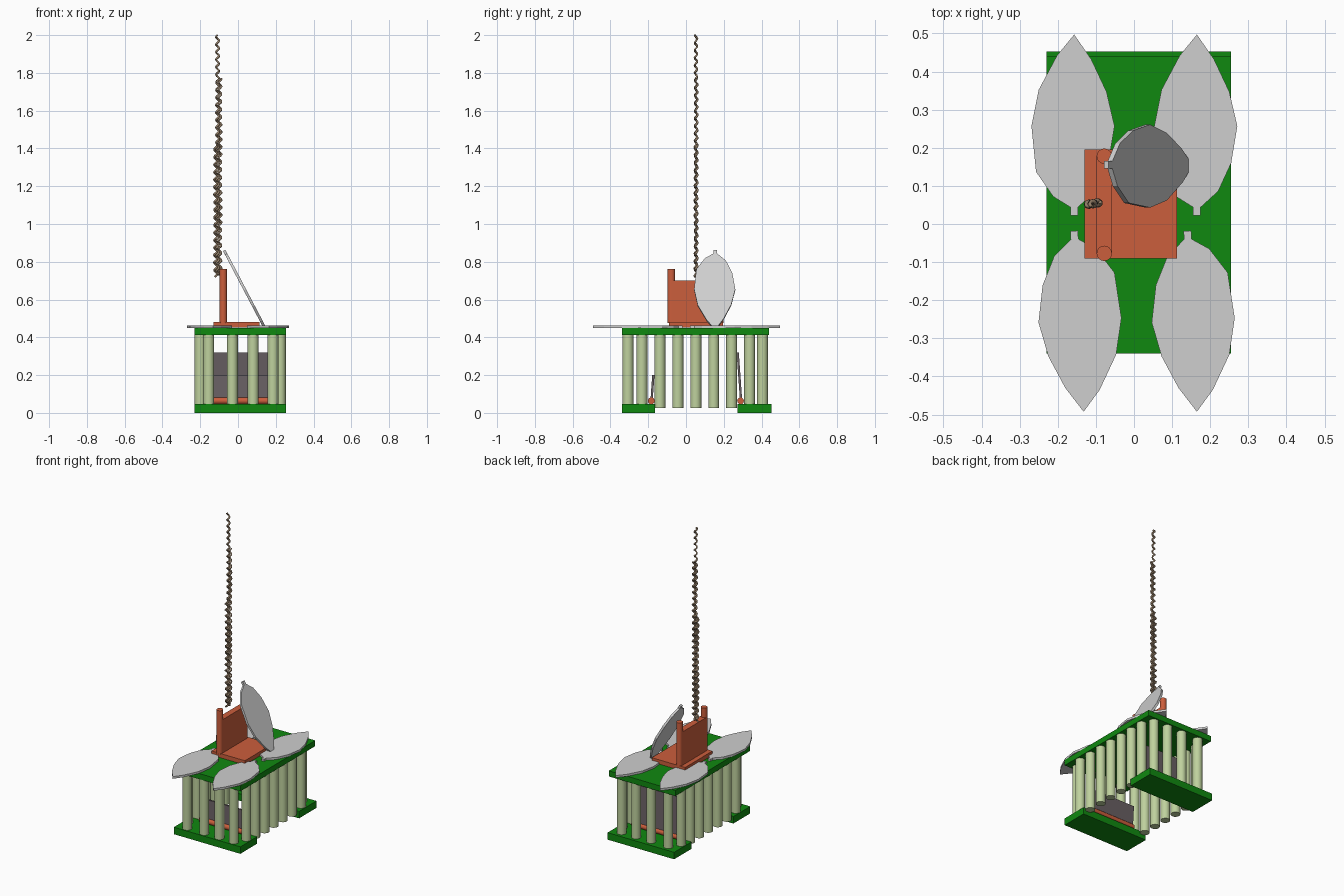
import bpy, bmesh, math
from mathutils import Matrix, Vector

cube = bpy.data.objects.get("Cube")
if cube:
    bpy.data.objects.remove(cube, do_unlink=True)


def material(name, rgb):
    m = bpy.data.materials.new(name)
    m.use_nodes = True
    m.diffuse_color = (*rgb, 1)
    m.node_tree.nodes["Principled BSDF"].inputs["Base Color"].default_value = (*rgb, 1)
    return m


GREEN = material("leaf_green", (0.005, 0.25, 0.005))
PALE = material("pale_bamboo", (0.52, 0.64, 0.34))
CLAY = material("clay_orange", (0.60, 0.112, 0.045))
GREY = material("light_grey", (0.62, 0.62, 0.62))
SLATE = material("dark_slate", (0.14, 0.115, 0.125))
ROPE = material("rope_brown", (0.32, 0.23, 0.15))


def finish(name, bm, mat, smooth=False):
    bmesh.ops.recalc_face_normals(bm, faces=bm.faces)
    mesh = bpy.data.meshes.new(name)
    bm.to_mesh(mesh)
    bm.free()
    mesh.materials.append(mat)
    ob = bpy.data.objects.new(name, mesh)
    bpy.context.collection.objects.link(ob)
    if smooth:
        bpy.ops.object.select_all(action='DESELECT')
        ob.select_set(True)
        bpy.context.view_layer.objects.active = ob
        bpy.ops.object.shade_smooth_by_angle(angle=math.radians(40))
    return ob


def box(name, x, y, z, mat, tilt=0):
    """Box from ranges on each axis, optionally leaned about x."""
    bm = bmesh.new()
    mid = Vector([(a + b) / 2 for a, b in (x, y, z)])
    size = [b - a for a, b in (x, y, z)]
    mtx = Matrix.Translation(mid) @ Matrix.Rotation(tilt, 4, 'X') @ Matrix.Diagonal((*size, 1))
    bmesh.ops.create_cube(bm, size=1, matrix=mtx)
    return finish(name, bm, mat)


def post(name, x, y, z0, z1, r, mat):
    bm = bmesh.new()
    bmesh.ops.create_cone(bm, cap_ends=True, segments=16, radius1=r, radius2=r, depth=z1 - z0,
                          matrix=Matrix.Translation((x, y, (z0 + z1) / 2)))
    return finish(name, bm, mat, True)


# Roof and the two floor slabs
WIDE = (-0.23, 0.255)
box("roof_slab", WIDE, (-0.34, 0.44), (0.412, 0.449), GREEN)
box("front_floor_slab", WIDE, (-0.34, -0.165), (0, 0.046), GREEN)
box("back_floor_slab", WIDE, (0.272, 0.452), (0, 0.046), GREEN)

# Bamboo posts: short end rows, then the long sides
for x in (-0.155, -0.03, 0.08, 0.185):
    post("front_post", x, -0.307, 0.04, 0.415, 0.029, PALE)
    post("back_post", x, 0.405, 0.04, 0.415, 0.029, PALE)
for i in range(7):
    y = -0.233 + i * 0.095
    post("left_side_post", 0.224, y, 0.027, 0.415, 0.029, PALE)
    post("right_side_post", -0.2, y, 0.027, 0.415, 0.029, PALE)

# Inner panels, each standing on a clay rod
for side, y, top, tilt in (("front", -0.178, 0.2, -0.07), ("back", 0.283, 0.32, 0.07)):
    box(side + "_panel", (-0.14, 0.18), (y - 0.006, y + 0.006), (0.055, top), SLATE, tilt)
    bm = bmesh.new()
    bmesh.ops.create_cone(bm, cap_ends=True, segments=12, radius1=0.018, radius2=0.018, depth=0.33,
                          matrix=Matrix.Translation((0.02, y - 0.006 if y < 0 else y + 0.006, 0.064))
                          @ Matrix.Rotation(math.pi / 2, 4, 'Y'))
    finish(side + "_panel_rod", bm, CLAY, True)

# Bench with a back board between two posts
box("bench_seat", (-0.13, 0.113), (-0.09, 0.195), (0.452, 0.48), CLAY)
box("bench_back", (-0.099, -0.058), (-0.077, 0.178), (0.475, 0.7), CLAY)
for y in (-0.077, 0.178):
    post("bench_post", -0.078, y, 0.475, 0.762, 0.02, CLAY)

# Leaf outline from the stem round to the tip and back
LEAF = [(.01, 0), (.01, .022), (.056, .064), (.09, .138), (.106, .235), (.085, .325), (.045, .41),
        (0, .475), (-.045, .42), (-.093, .33), (-.112, .235), (-.1, .115), (-.055, .05),
        (-.01, .022), (-.01, 0)]


def leaf(name, mtx, thick=0.014):
    bm = bmesh.new()
    face = bm.faces.new([bm.verts.new((x, y, -thick / 2)) for x, y in LEAF])
    out = bmesh.ops.extrude_face_region(bm, geom=[face])
    bmesh.ops.translate(bm, vec=(0, 0, thick),
                        verts=[v for v in out["geom"] if isinstance(v, bmesh.types.BMVert)])
    bm.transform(mtx)
    return finish(name, bm, GREY)


# Four flat roof leaves and one leaning over the bench
for name, x, y, turn in (("back_left_leaf", 0.165, 0.022, 0), ("back_right_leaf", -0.157, 0.022, 0),
                         ("front_left_leaf", 0.14, -0.018, 183), ("front_right_leaf", -0.157, -0.018, 183)):
    leaf(name, Matrix.Translation((x, y, 0.456)) @ Matrix.Rotation(math.radians(turn), 4, 'Z'))
along = Vector((0.21, 0, -0.40)).normalized()
across = Vector((0, 1, 0))
lean = Matrix((across, along, across.cross(along))).transposed().to_4x4()
leaf("leaning_leaf", Matrix.Translation((-0.073, 0.155, 0.86)) @ lean)


# Hanging rope of wound strands that end at different heights
def strand(name, x, y, z0, z1, phase, pitch=0.04, swing=0.008, r=0.006):
    curve = bpy.data.curves.new(name, 'CURVE')
    curve.dimensions = '3D'
    curve.bevel_depth = r
    curve.bevel_resolution = 0
    curve.use_fill_caps = True
    n = int((z1 - z0) / pitch * 8)
    line = curve.splines.new('POLY')
    line.points.add(n)
    for i, p in enumerate(line.points):
        a = phase + i * math.pi / 4
        p.co = (x + swing * math.cos(a), y + swing * 0.8 * math.sin(a), z0 + (z1 - z0) * i / n, 1)
    curve.materials.append(ROPE)
    ob = bpy.data.objects.new(name, curve)
    bpy.context.collection.objects.link(ob)


strand("long_rope_strand", -0.108, 0.053, 0.73, 2.0, 0)
strand("middle_rope_strand", -0.096, 0.055, 0.74, 1.77, 2)
strand("short_rope_strand", -0.118, 0.052, 0.72, 1.42, 4)
